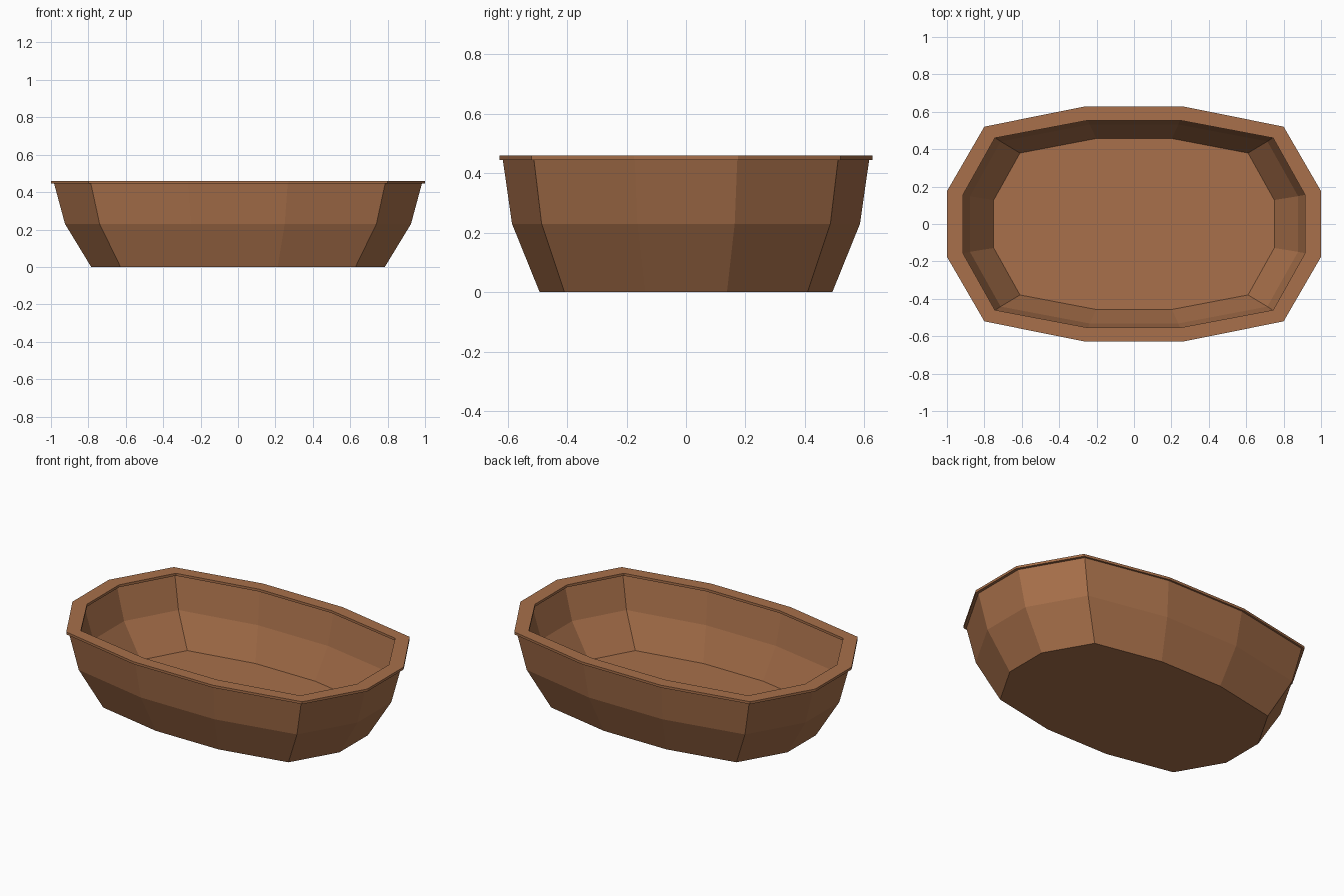
import bpy, bmesh

cube = bpy.data.objects.get("Cube")
if cube:
    bpy.data.objects.remove(cube, do_unlink=True)

# Single warm brown
brown = bpy.data.materials.new("warm_brown")
brown.use_nodes = True
colour = (0.392, 0.162, 0.069, 1)
brown.diffuse_color = colour
brown.node_tree.nodes["Principled BSDF"].inputs["Base Color"].default_value = colour


def outline(a, b, corner=0.8):
    """Twelve-sided oval with half sizes a and b, mirrored from one quarter."""
    quarter = [(a, 0.28 * b), (corner * a, 0.83 * b), (0.27 * a, b)]
    half = quarter + [(-x, y) for x, y in reversed(quarter)]
    return half + [(-x, -y) for x, y in half]


def loft(name, rings, closed=False, caps=()):
    """Bridge successive outlines given as (a, b, z, corner)."""
    bm = bmesh.new()
    loops = [[bm.verts.new((x, y, z)) for x, y in outline(a, b, corner)]
             for a, b, z, corner in rings]
    pairs = list(zip(loops, loops[1:]))
    if closed:
        pairs.append((loops[-1], loops[0]))
    for low, high in pairs:
        for i in range(len(low)):
            j = (i + 1) % len(low)
            bm.faces.new((low[i], low[j], high[j], high[i]))
    for index, flip in caps:
        bm.faces.new(loops[index][::-1] if flip else loops[index])
    if closed:
        bmesh.ops.recalc_face_normals(bm, faces=bm.faces)
    mesh = bpy.data.meshes.new(name)
    bm.to_mesh(mesh)
    bm.free()
    mesh.materials.append(brown)
    obj = bpy.data.objects.new(name, mesh)
    bpy.context.collection.objects.link(obj)
    return obj


RIM_BASE, RIM_TOP = 0.445, 0.46

# Outer wall with underside
loft("outer_wall", [(0.785, 0.492, 0, 0.8),
                    (0.925, 0.585, 0.23, 0.8),
                    (0.983, 0.616, RIM_BASE, 0.8)], caps=[(0, True)])

# Inner wall with floor, lofted downwards so it faces inward
loft("inner_basin", [(0.932, 0.567, RIM_BASE, 0.813),
                     (0.877, 0.532, 0.25, 0.813),
                     (0.75, 0.457, 0.053, 0.813)], caps=[(2, False)])

# Flat overhanging rim
loft("rim", [(1, 0.627, RIM_BASE, 0.8),
             (1, 0.627, RIM_TOP, 0.8),
             (0.915, 0.554, RIM_TOP, 0.813),
             (0.915, 0.554, RIM_BASE, 0.813)], closed=True)
